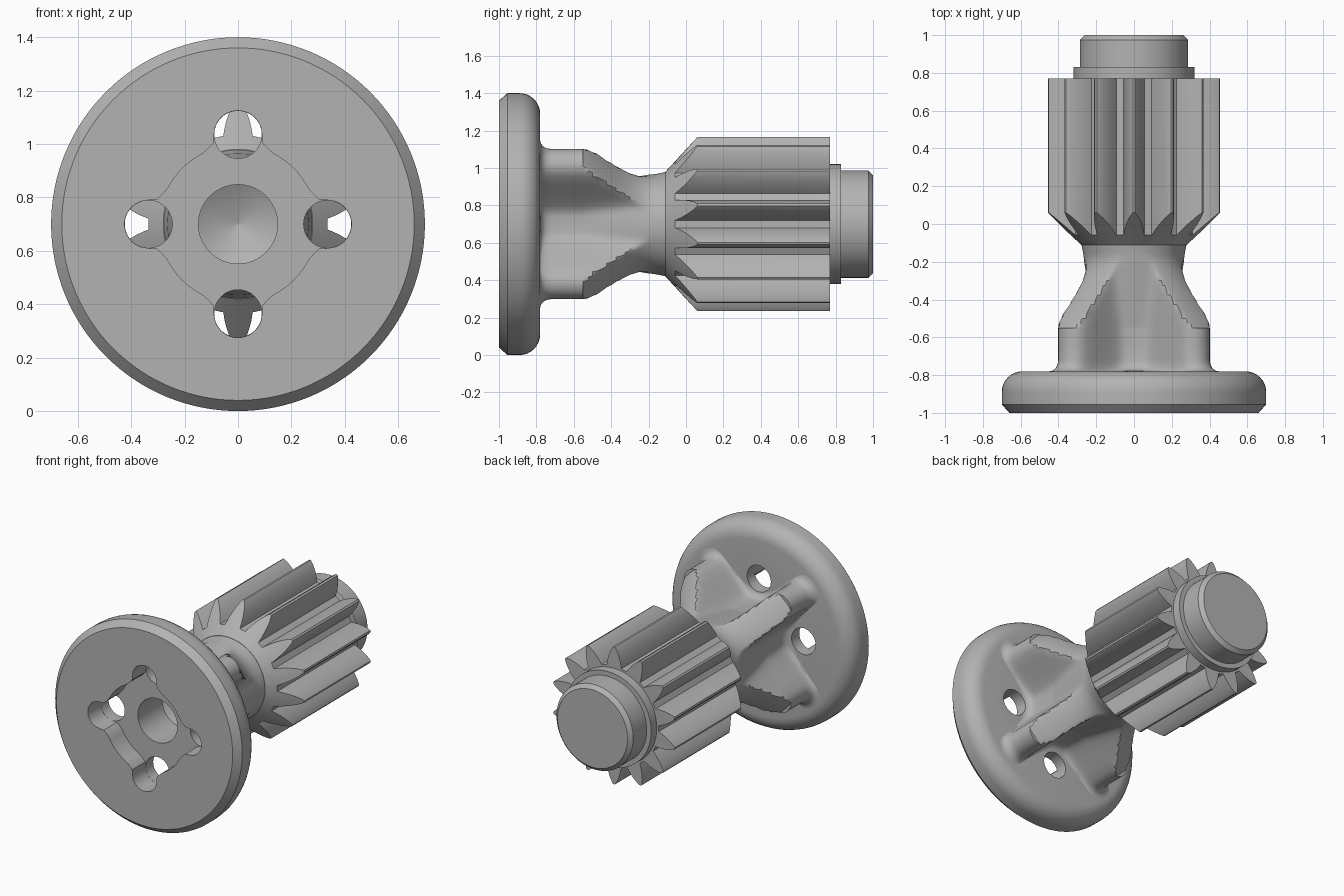
import bpy, bmesh
from math import sin, cos, tau, pi, sqrt, asin, radians

AXIS_Z = 0.70

if "Cube" in bpy.data.objects:
    bpy.data.objects.remove(bpy.data.objects["Cube"], do_unlink=True)

steel = bpy.data.materials.new("plain_grey")
steel.use_nodes = True
grey = (0.45, 0.45, 0.45, 1)
steel.diffuse_color = grey
steel.node_tree.nodes["Principled BSDF"].inputs["Base Color"].default_value = grey


def loft(name, rings, centre=(0, 0)):
    """Skin closed rings of (angle, radius, y) about the y axis and cap the ends."""
    bm = bmesh.new()
    loops = [[bm.verts.new((centre[0] + r * sin(a), y, AXIS_Z + centre[1] + r * cos(a)))
              for a, r, y in ring] for ring in rings]
    n = len(loops[0])
    for low, high in zip(loops, loops[1:]):
        for i in range(n):
            j = (i + 1) % n
            bm.faces.new((low[i], low[j], high[j], high[i]))
    bm.faces.new(loops[0])
    bm.faces.new(loops[-1])
    bmesh.ops.recalc_face_normals(bm, faces=bm.faces)
    mesh = bpy.data.meshes.new(name)
    bm.to_mesh(mesh)
    bm.free()
    mesh.materials.append(steel)
    ob = bpy.data.objects.new(name, mesh)
    bpy.context.collection.objects.link(ob)
    return ob


def angles(n):
    return [tau * i / n for i in range(n)]


def turned(name, profile, n=96, centre=(0, 0)):
    """Lathe a (y, radius) profile."""
    return loft(name, [[(a, r, y) for a in angles(n)] for y, r in profile], centre)


def interpolate(points, x):
    for (x0, v0), (x1, v1) in zip(points, points[1:]):
        if x <= x1:
            return v0 + (v1 - v0) * (x - x0) / (x1 - x0)
    return points[-1][1]


def fold(a):
    """Angle from the nearest of four arms, one of them at zero."""
    return abs((a + pi / 4) % (pi / 2) - pi / 4)


def lobe(a, d, r):
    return d * cos(a) + sqrt(max(r * r - (d * sin(a)) ** 2, 0))


# Flange with a front chamfer and a rounded back rim
rim = 0.11
flange = turned("flange", [(-1, 0.66), (-0.955, 0.70)] +
                [(-0.89 + rim * sin(t * pi / 16), 0.59 + rim * cos(t * pi / 16)) for t in range(9)], 128)


# Four ribs on the diagonals blending into a waisted neck
waist = [(-0.55, 0.51), (-0.50, 0.473), (-0.45, 0.43), (-0.40, 0.385), (-0.35, 0.343),
         (-0.30, 0.307), (-0.25, 0.281), (-0.21, 0.268), (-0.17, 0.266), (-0.10, 0.28)]
RIB_D, RIB_R = 0.44, 0.09


def rib_radius(a, y):
    p = fold(a - pi / 4)
    valley = interpolate([(-0.8, 0.2), (-0.55, 0.205), (-0.1, 0.28)], y)
    if RIB_D * sin(p) < RIB_R * cos(p):
        r = lobe(p, RIB_D, RIB_R)
    else:
        r = (valley ** 6 + (RIB_R / sin(p)) ** 6) ** (1 / 6)
    fillet = 0.06
    t = min(max(y + 0.78, 0), fillet)
    r += fillet - sqrt(fillet ** 2 - (fillet - t) ** 2)
    return min(r, interpolate(waist, y)) if y > -0.5501 else r


rib_y = [-0.80, -0.78, -0.777, -0.77, -0.76, -0.745, -0.72, -0.64, -0.5502]
rib_y += [-0.55 + 0.025 * i for i in range(19)]
core = loft("ribbed_neck", [[(a, rib_radius(a, y), y) for a in angles(192)] for y in rib_y])

# Cutters: lobed recess, centre bore and four through holes
HOLE_D, HOLE_R = 0.335, 0.09


def recess_radius(a):
    p = fold(a)
    edge = asin(HOLE_R / HOLE_D)
    if p < edge:
        return lobe(p, HOLE_D, HOLE_R)
    t = min((p - edge) / radians(14), 1)
    return 0.295 + 0.027 * (1 - t) ** 2


cutters = [
    loft("recess_cutter", [[(a, recess_radius(a), y) for a in angles(192)] for y in (-1.1, -0.86)]),
    turned("bore_cutter", [(-1.12, 0.148), (-0.6, 0.148), (-0.52, 0.001)], 64)]
for k in range(4):
    a = k * pi / 2
    cutters.append(turned("hole_cutter", [(-0.9, HOLE_R - 0.001), (-0.7, HOLE_R - 0.001)], 48,
                          (HOLE_D * sin(a), HOLE_D * cos(a))))


def cut(ob, tools):
    bpy.context.view_layer.objects.active = ob
    for tool in tools:
        mod = ob.modifiers.new("cut", "BOOLEAN")
        mod.operation = "DIFFERENCE"
        mod.solver = "EXACT"
        mod.object = tool
        bpy.ops.object.modifier_apply(modifier=mod.name)


cut(flange, cutters)
cut(core, cutters[1:])
for tool in cutters:
    bpy.data.objects.remove(tool, do_unlink=True)

# Pinion: pointed curved teeth, front end trimmed to a cone
TEETH, FACE_R, FACE_Y = 14, 0.28, -0.11
flank = [(0.335, 0.165), (0.36, 0.142), (0.385, 0.117), (0.41, 0.089),
         (0.435, 0.060), (0.455, 0.031), (0.465, 0.014)]
outline = []
for k in range(TEETH):
    mid = tau * k / TEETH
    outline += [(mid - h, r) for r, h in flank] + [(mid + h, r) for r, h in reversed(flank)]
pinion = loft("pinion", [
    [(a, FACE_R, FACE_Y) for a, r in outline],
    [(a, r, FACE_Y + (r - FACE_R) * 0.92) for a, r in outline],
    [(a, r, 0.77) for a, r in outline]])

# Collar and end journal
collar = turned("collar", [(0.76, 0.32), (0.83, 0.32)])
journal = turned("end_journal", [(0.82, 0.287), (0.975, 0.287), (1, 0.262)])

for ob in bpy.context.scene.objects:
    ob.select_set(False)
for ob in (flange, core, pinion, collar, journal):
    ob.select_set(True)
bpy.context.view_layer.objects.active = flange
bpy.ops.object.shade_smooth_by_angle(angle=radians(30))
